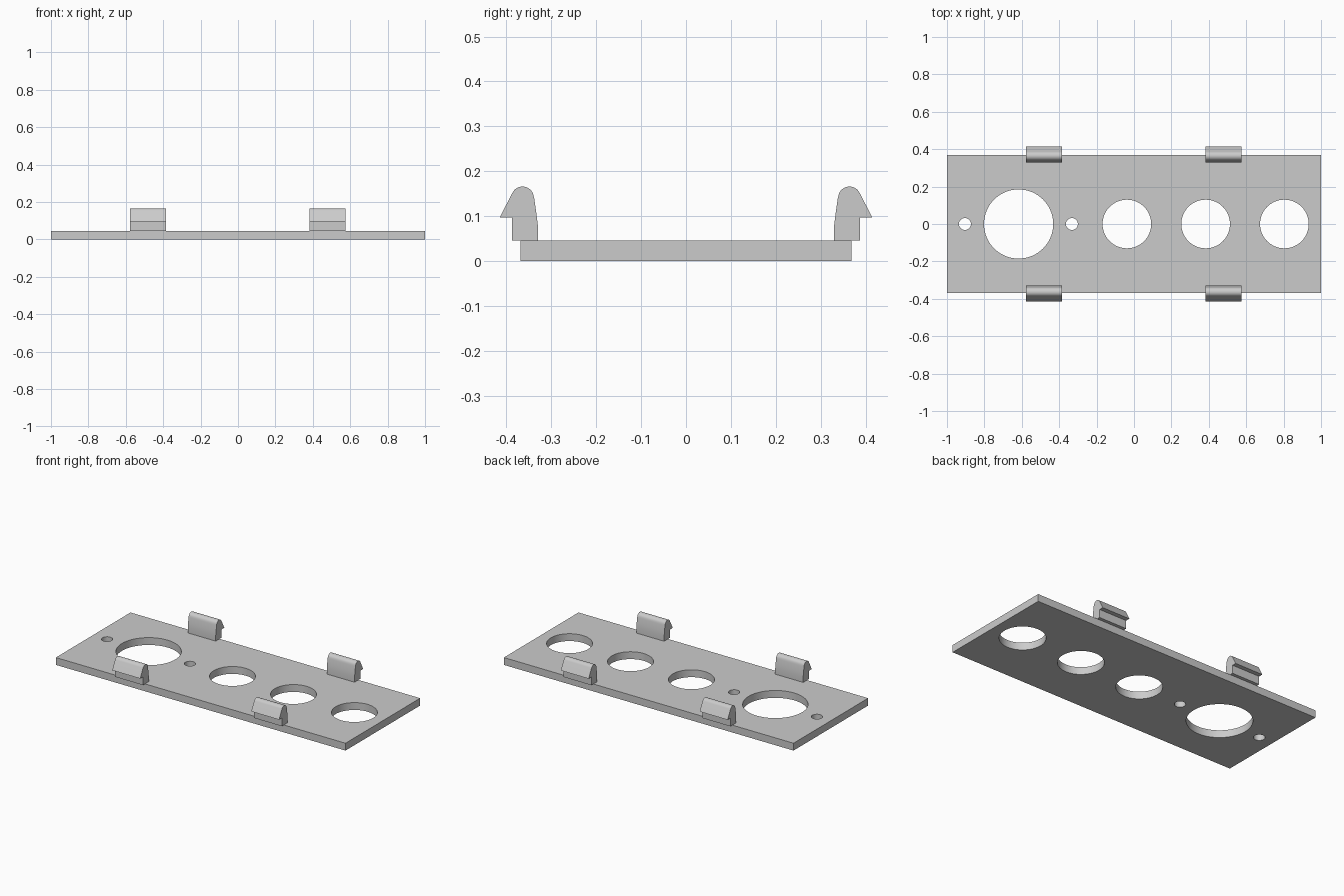
import bpy, bmesh, math

if "Cube" in bpy.data.objects:
    bpy.data.objects.remove(bpy.data.objects["Cube"])

grey = bpy.data.materials.new("plain grey")
grey.diffuse_color = (0.6, 0.6, 0.6, 1)
grey.use_nodes = True
grey.node_tree.nodes["Principled BSDF"].inputs["Base Color"].default_value = grey.diffuse_color

T = 0.046          # plate thickness
HALF_Y = 0.368     # plate half depth


def make_object(name, bm):
    bmesh.ops.recalc_face_normals(bm, faces=bm.faces)
    mesh = bpy.data.meshes.new(name)
    bm.to_mesh(mesh)
    bm.free()
    mesh.materials.append(grey)
    obj = bpy.data.objects.new(name, mesh)
    bpy.context.collection.objects.link(obj)
    bpy.ops.object.select_all(action='DESELECT')
    obj.select_set(True)
    bpy.context.view_layer.objects.active = obj
    bpy.ops.object.shade_smooth_by_angle(angle=math.radians(30))
    return obj


def add_loop(bm, points):
    verts = [bm.verts.new((x, y, 0)) for x, y in points]
    return [bm.edges.new((v, verts[(i + 1) % len(verts)])) for i, v in enumerate(verts)]


def mounting_plate():
    # Outline with round openings, filled and extruded upwards
    bm = bmesh.new()
    edges = add_loop(bm, [(-1, -HALF_Y), (1, -HALF_Y), (1, HALF_Y), (-1, HALF_Y)])
    holes = [(-0.904, 0.032), (-0.617, 0.185), (-0.332, 0.032),
             (-0.038, 0.13), (0.383, 0.13), (0.804, 0.13)]
    for cx, r in holes:
        n = 64 if r > 0.1 else 32
        edges += add_loop(bm, [(cx + r * math.cos(math.tau * i / n),
                                r * math.sin(math.tau * i / n)) for i in range(n)])
    bmesh.ops.triangle_fill(bm, use_beauty=True, use_dissolve=False, edges=edges)
    ext = bmesh.ops.extrude_face_region(bm, geom=bm.faces[:])
    top = [v for v in ext["geom"] if isinstance(v, bmesh.types.BMVert)]
    bmesh.ops.translate(bm, verts=top, vec=(0, 0, T))
    return make_object("mounting_plate", bm)


def snap_clip(name, x0, x1, side):
    # Barbed hook profile (distance from centre line, height) with a rounded head
    profile = [(0.33, T), (0.33, 0.08), (0.333, 0.105), (0.338, 0.14)]
    cy, cz, r = 0.364, 0.141, 0.025
    profile += [(cy + r * math.cos(math.radians(a)), cz + r * math.sin(math.radians(a)))
                for a in range(170, 25, -12)]
    profile += [(0.415, 0.097), (0.388, 0.097), (0.388, T)]
    bm = bmesh.new()
    face = bm.faces.new([bm.verts.new((x0, side * y, z)) for y, z in profile])
    ext = bmesh.ops.extrude_face_region(bm, geom=[face])
    end = [v for v in ext["geom"] if isinstance(v, bmesh.types.BMVert)]
    bmesh.ops.translate(bm, verts=end, vec=(x1 - x0, 0, 0))
    return make_object(name, bm)


mounting_plate()
for side, depth in ((-1, "front"), (1, "back")):
    snap_clip(depth + "_left_clip", -0.578, -0.385, side)
    snap_clip(depth + "_right_clip", 0.382, 0.574, side)
